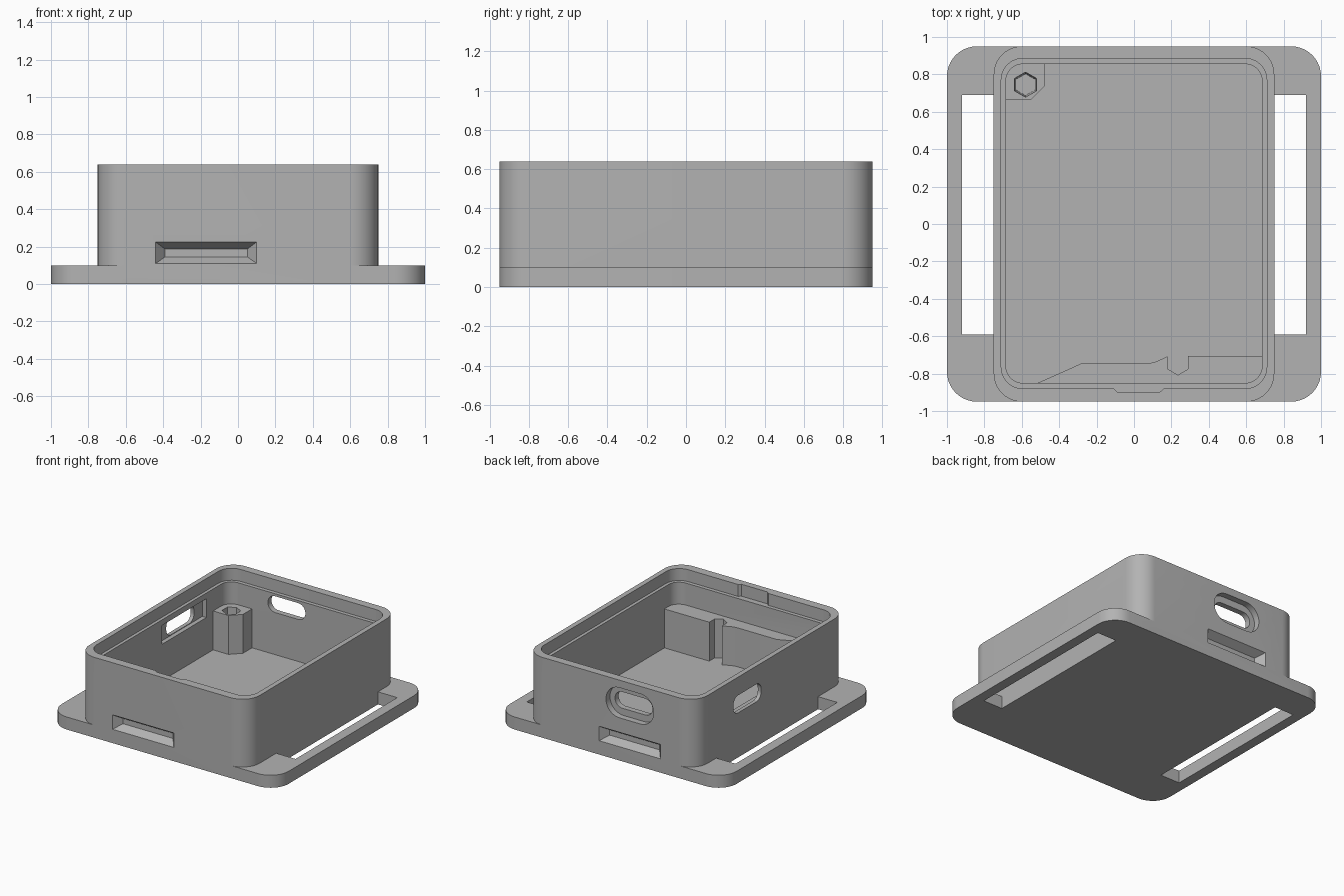
import bpy, bmesh, math
from mathutils import Matrix, Vector

if "Cube" in bpy.data.objects:
    bpy.data.objects.remove(bpy.data.objects["Cube"])

# Single grey plastic
grey = bpy.data.materials.new("grey plastic")
grey.use_nodes = True
colour = (0.45, 0.45, 0.45, 1)
grey.diffuse_color = colour
grey.node_tree.nodes["Principled BSDF"].inputs["Base Color"].default_value = colour


def rounded(x0, x1, y0, y1, r, steps=10):
    """Outline of a rectangle with round corners."""
    corners = [(x1 - r, y1 - r), (x0 + r, y1 - r), (x0 + r, y0 + r), (x1 - r, y0 + r)]
    points = []
    for i, (cx, cy) in enumerate(corners):
        for k in range(steps + 1):
            a = math.pi / 2 * (i + k / steps)
            points.append((cx + r * math.cos(a), cy + r * math.sin(a)))
    return points


def rect(x0, x1, y0, y1):
    return [(x0, y0), (x1, y0), (x1, y1), (x0, y1)]


def hexagon(cx, cy, r):
    return [(cx + r * math.sin(i * math.pi / 3), cy + r * math.cos(i * math.pi / 3)) for i in range(6)]


def loft(name, low, high, z0, z1, axis="Z"):
    """Solid between two matching outlines, laid along Z, Y or X."""
    place = {"Z": lambda u, v, w: (u, v, w),
             "Y": lambda u, v, w: (u, w, v),
             "X": lambda u, v, w: (w, u, v)}[axis]
    bm = bmesh.new()
    a = [bm.verts.new(place(u, v, z0)) for u, v in low]
    b = [bm.verts.new(place(u, v, z1)) for u, v in high]
    bm.faces.new(a)
    bm.faces.new(b)
    n = len(a)
    for i in range(n):
        j = (i + 1) % n
        bm.faces.new((a[i], a[j], b[j], b[i]))
    bmesh.ops.recalc_face_normals(bm, faces=bm.faces)
    mesh = bpy.data.meshes.new(name)
    bm.to_mesh(mesh)
    bm.free()
    mesh.materials.append(grey)
    obj = bpy.data.objects.new(name, mesh)
    bpy.context.collection.objects.link(obj)
    return obj


def prism(name, outline, z0, z1, axis="Z"):
    return loft(name, outline, outline, z0, z1, axis)


def combine(target, tool, operation):
    """Apply a boolean and discard the tool."""
    mod = target.modifiers.new("shape", "BOOLEAN")
    mod.operation, mod.solver, mod.object = operation, "EXACT", tool
    bpy.context.view_layer.objects.active = target
    bpy.ops.object.modifier_apply(modifier=mod.name)
    bpy.data.objects.remove(tool)


def cut(tool):
    combine(case, tool, "DIFFERENCE")


def add(tool):
    combine(case, tool, "UNION")


# Flange with two strap slots
case = prism("case", rounded(-1, 1, -0.95, 0.95, 0.16), 0, 0.1)
for x0, x1 in ((-0.92, -0.74), (0.74, 0.92)):
    cut(prism("strap_slot", rect(x0, x1, -0.59, 0.69), -0.1, 0.2))

# Body, cavity and lid ledge
add(prism("body", rounded(-0.75, 0.75, -0.95, 0.95, 0.15), 0, 0.64))
cut(prism("cavity", rounded(-0.685, 0.685, -0.85, 0.855, 0.09), 0.06, 0.8))
cut(prism("lid_ledge", rounded(-0.71, 0.71, -0.88, 0.885, 0.115), 0.545, 0.8))
cut(prism("lid_notch", [(-0.12, -0.87), (-0.09, -0.897), (0.14, -0.897), (0.17, -0.87)], 0.545, 0.8))

# Corner post with a nut hole
add(prism("post", [(-0.70, 0.665), (-0.55, 0.665), (-0.475, 0.74), (-0.475, 0.87), (-0.70, 0.87)], 0.03, 0.37))
cut(loft("post_hole", hexagon(-0.58, 0.745, 0.058), hexagon(-0.58, 0.745, 0.068), 0.1, 0.4))

# Front block with an open nut notch
block = [(-0.56, -0.87), (-0.28, -0.745), (0.08, -0.745), (0.12, -0.735), (0.18, -0.707),
         (0.70, -0.707), (0.70, -0.87)]
add(prism("front_block", block, 0.03, 0.37))
cut(prism("nut_notch", [(0.18, -0.65), (0.18, -0.775), (0.235, -0.807), (0.29, -0.775), (0.29, -0.65)], 0.06, 0.4))

# Tapered finger recesses on the front and back
for side in (-1, 1):
    cut(loft("finger_recess", rect(-0.44, 0.10, 0.11, 0.225), rect(-0.39, 0.05, 0.145, 0.187),
             side * 0.9501, side * 0.89, "Y"))

# Plug opening in the back wall, with a stepped surround
cut(prism("plug_surround", rounded(-0.38, 0.04, 0.34, 0.58, 0.119), 0.90, 1.0, "Y"))
cut(prism("plug_hole", rounded(-0.335, -0.005, 0.395, 0.525, 0.064), 0.80, 1.0, "Y"))

# Switch opening in the side wall, with an inner pocket
cut(prism("switch_hole", rounded(0.125, 0.475, 0.355, 0.495, 0.06), -0.8, -0.6, "X"))
cut(prism("switch_pocket", rect(0.02, 0.58, 0.35, 0.5), -0.72, -0.6, "X"))

# Smooth the rounded corners, keep edges sharp
bpy.ops.object.select_all(action="DESELECT")
case.select_set(True)
bpy.context.view_layer.objects.active = case
bpy.ops.object.shade_smooth_by_angle(angle=math.radians(25))
